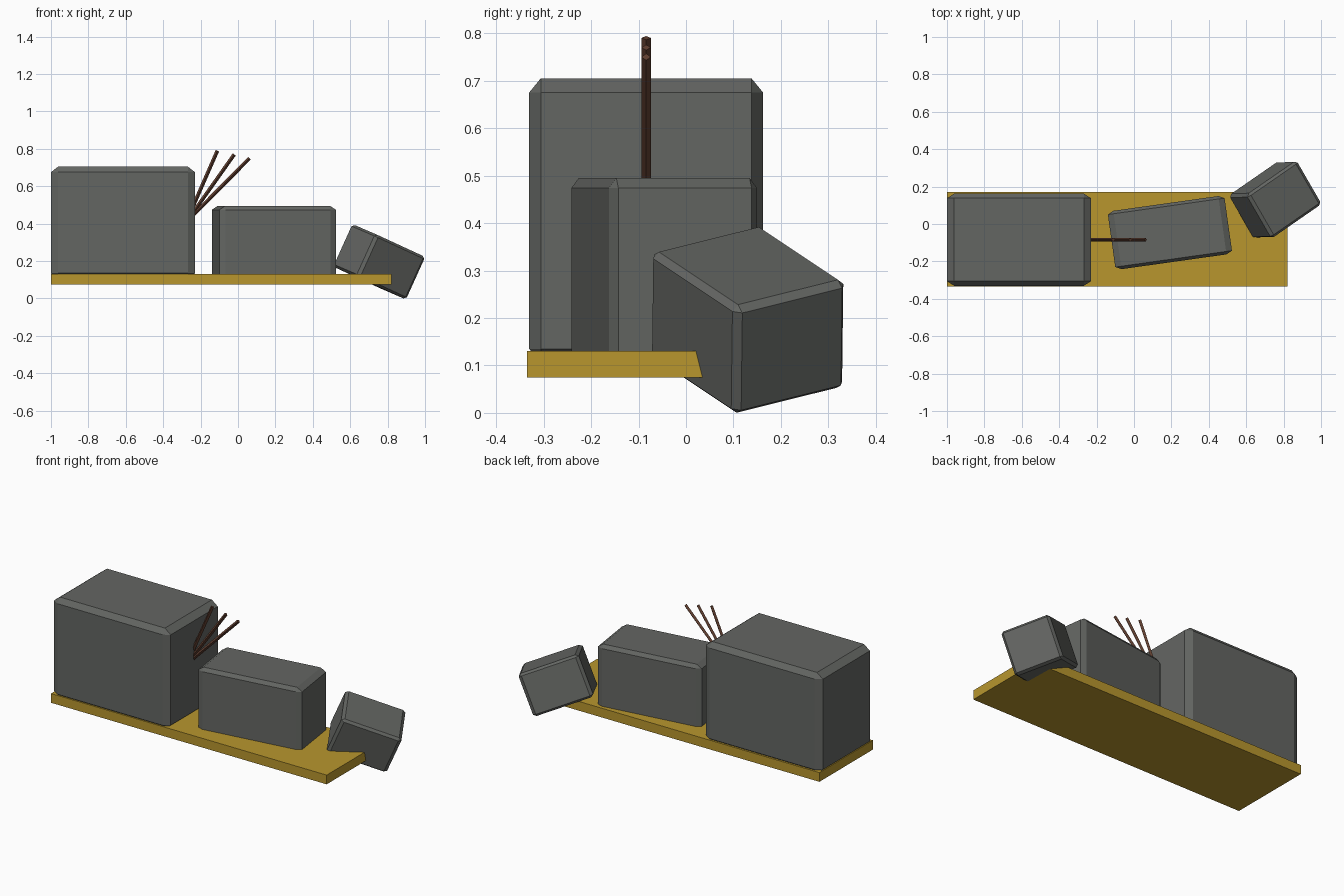
import bpy, bmesh
from math import radians
from mathutils import Matrix, Vector

cube = bpy.data.objects.get("Cube")
if cube:
    bpy.data.objects.remove(cube, do_unlink=True)


def material(name, rgb):
    mat = bpy.data.materials.new(name)
    mat.use_nodes = True
    mat.diffuse_color = (*rgb, 1)
    mat.node_tree.nodes["Principled BSDF"].inputs["Base Color"].default_value = (*rgb, 1)
    return mat


stone = material("grey stone", (0.127, 0.133, 0.124))
ground = material("ochre soil", (0.479, 0.305, 0.027))
wood = material("brown twig", (0.12, 0.05, 0.03))


def finish(name, bm, mat, matrix):
    mesh = bpy.data.meshes.new(name)
    bmesh.ops.recalc_face_normals(bm, faces=bm.faces)
    bm.to_mesh(mesh)
    bm.free()
    mesh.materials.append(mat)
    obj = bpy.data.objects.new(name, mesh)
    obj.matrix_world = matrix
    bpy.context.collection.objects.link(obj)
    return obj


def block(name, size, centre, mat, rotation=Matrix(), chamfer=0.05):
    """Box whose chamfer is proportional to each side length."""
    bm = bmesh.new()
    bmesh.ops.create_cube(bm, size=1)
    if chamfer:
        bmesh.ops.bevel(bm, geom=bm.edges[:], offset=chamfer, segments=1,
                        profile=0.5, affect='EDGES')
    bmesh.ops.scale(bm, vec=size, verts=bm.verts)
    return finish(name, bm, mat, Matrix.Translation(centre) @ rotation)


def twig(name, start, end, radius):
    """Four-sided rod between two points."""
    start, end = Vector(start), Vector(end)
    axis = end - start
    bm = bmesh.new()
    bmesh.ops.create_cone(bm, cap_ends=True, segments=4, radius1=radius,
                          radius2=radius, depth=axis.length)
    # Keep one corner of the section facing sideways
    z = axis.normalized()
    y = Vector((0, 1, 0))
    turn = Matrix((y.cross(z), y, z)).transposed().to_4x4()
    return finish(name, bm, wood, Matrix.Translation((start + end) / 2) @ turn)


# Ground slab
block("ground_slab", (1.82, 0.505, 0.055), (-0.09, -0.0825, 0.1025), ground, chamfer=0)

# Standing blocks
block("large_block", (0.77, 0.493, 0.6), (-0.615, -0.084, 0.405), stone)
block("middle_block", (0.63, 0.315, 0.418), (0.192, -0.046, 0.286), stone,
      Matrix.Rotation(radians(8), 4, 'Z'))

# Tumbled block, tilted over the end of the slab
u = Vector((0.26, 0.18, -0.12)).normalized()
w = Vector((0.095, 0, 0.22))
w = (w - u * w.dot(u)).normalized()
tilt = Matrix((u, w.cross(u), w)).transposed().to_4x4()
block("tumbled_block", (0.348, 0.276, 0.25), (0.755, 0.13, 0.196), stone, tilt)

# Twigs fanning out of the large block
for i, (foot, tip_x, tip_z) in enumerate([(0.47, -0.11, 0.79), (0.445, -0.02, 0.77),
                                          (0.435, 0.062, 0.75)]):
    twig(f"twig_{i + 1}", (-0.25, -0.084, foot), (tip_x, -0.084, tip_z), 0.01)
